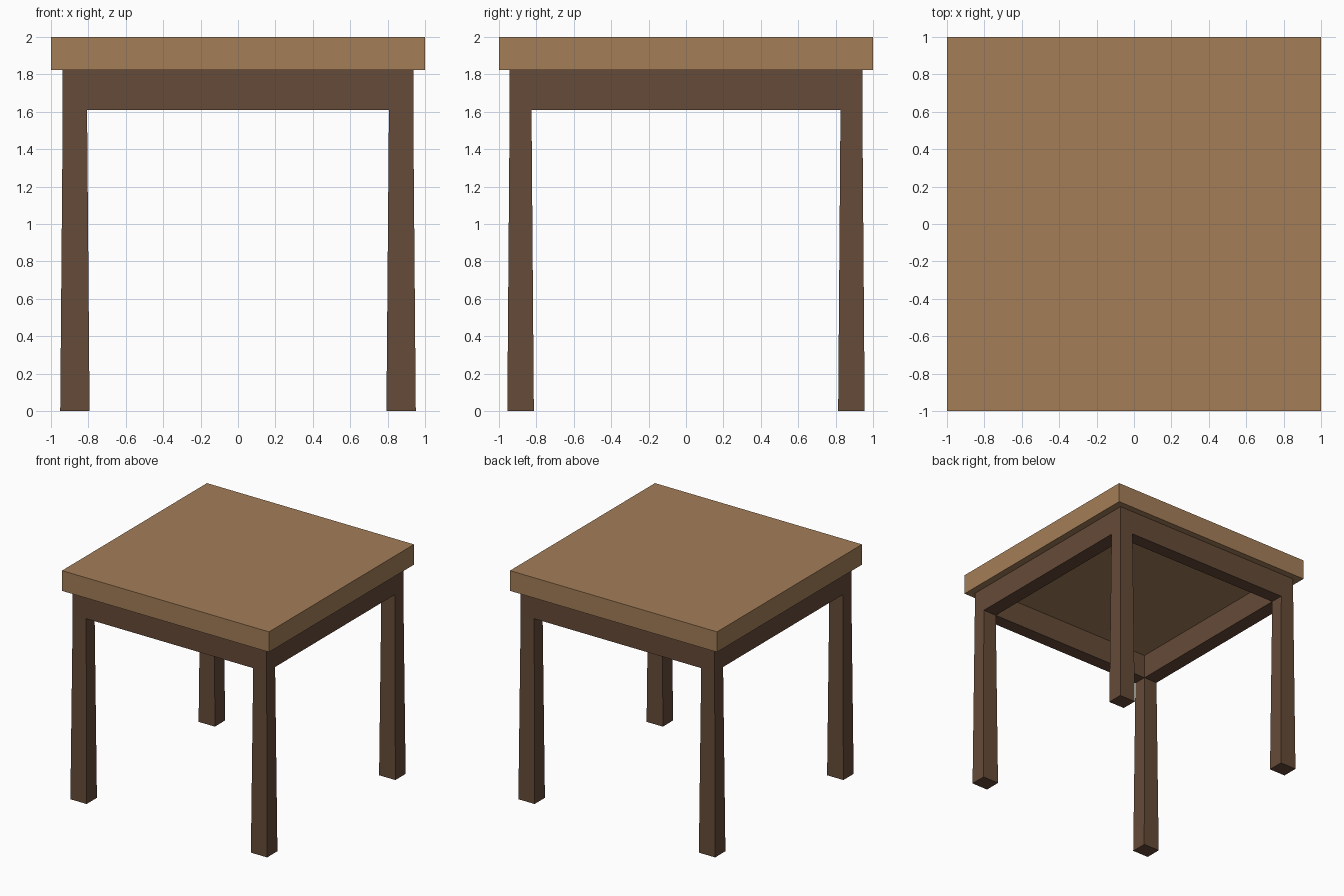
import bpy, bmesh

if "Cube" in bpy.data.objects:
    bpy.data.objects.remove(bpy.data.objects["Cube"])

TOP_Z, APRON_TOP, APRON_BOTTOM = 2.0, 1.823, 1.61
XO, XI, YO, YI = 0.937, 0.807, 0.943, 0.826   # outer / inner frame edges
FLARE_X, FLARE_Y = 0.0135, 0.0125             # how much each foot widens per side


def material(name, color):
    mat = bpy.data.materials.new(name)
    mat.diffuse_color = (*color, 1)
    mat.use_nodes = True
    mat.node_tree.nodes["Principled BSDF"].inputs["Base Color"].default_value = mat.diffuse_color
    return mat


def add_object(name, bm, mat):
    bmesh.ops.recalc_face_normals(bm, faces=bm.faces)
    mesh = bpy.data.meshes.new(name)
    bm.to_mesh(mesh)
    bm.free()
    mesh.materials.append(mat)
    obj = bpy.data.objects.new(name, mesh)
    bpy.context.collection.objects.link(obj)
    return obj


light_wood = material("light_wood", (0.371, 0.209, 0.098))
dark_wood = material("dark_wood", (0.133, 0.069, 0.040))

# Tabletop slab
bm = bmesh.new()
bmesh.ops.create_cube(bm, size=1)
for v in bm.verts:
    v.co.x *= 2
    v.co.y *= 2
    v.co.z = TOP_Z if v.co.z > 0 else APRON_TOP
add_object("tabletop", bm, light_wood)

# Apron ring: 3 x 3 cells with an open centre
bm = bmesh.new()
xs, ys = (-XO, -XI, XI, XO), (-YO, -YI, YI, YO)
grid = [[bm.verts.new((x, y, APRON_TOP)) for y in ys] for x in xs]
ring, corners = [], []
for i in range(3):
    for j in range(3):
        if (i, j) == (1, 1):
            continue
        f = bm.faces.new((grid[i][j], grid[i + 1][j], grid[i + 1][j + 1], grid[i][j + 1]))
        ring.append(f)

# Pull the ring down to apron depth, keeping its top closed
ext = bmesh.ops.extrude_face_region(bm, geom=ring, use_keep_orig=True)
low = [g for g in ext["geom"] if isinstance(g, bmesh.types.BMVert)]
for v in low:
    v.co.z = APRON_BOTTOM
corners = [g for g in ext["geom"] if isinstance(g, bmesh.types.BMFace)
           and abs(g.calc_center_median().x) > XI and abs(g.calc_center_median().y) > YI]

# Legs: extrude each corner to the floor and widen the foot
for face in corners:
    foot = bmesh.ops.extrude_discrete_faces(bm, faces=[face])["faces"][0]
    c = foot.calc_center_median()
    for v in foot.verts:
        v.co.x += FLARE_X if v.co.x > c.x else -FLARE_X
        v.co.y += FLARE_Y if v.co.y > c.y else -FLARE_Y
        v.co.z = 0
add_object("apron_and_legs", bm, dark_wood)
